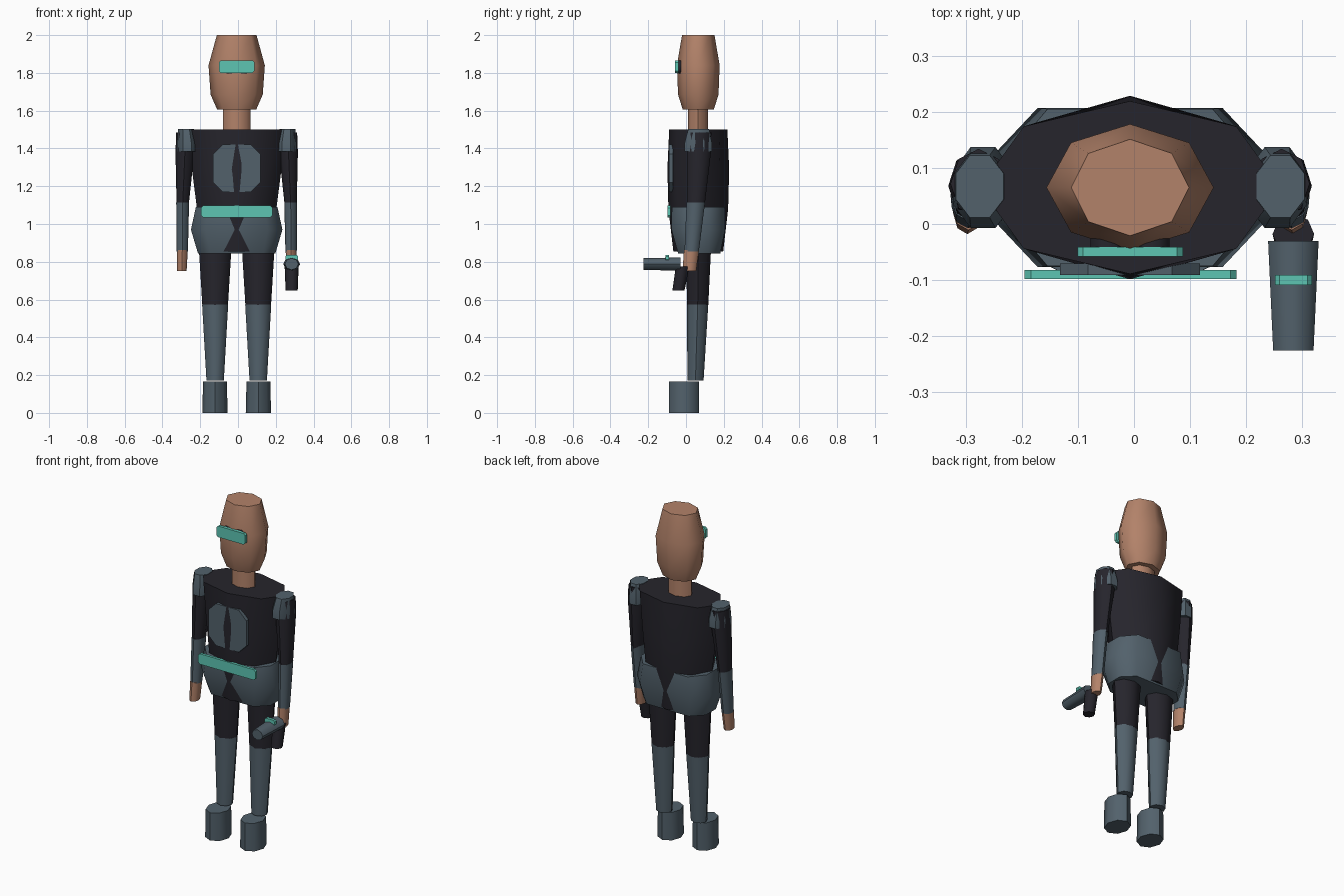
import bpy, bmesh, math
from mathutils import Vector

if "Cube" in bpy.data.objects:
    bpy.data.objects.remove(bpy.data.objects["Cube"])

CX, CY = -0.007, 0.065          # body axis


def material(name, rgb):
    m = bpy.data.materials.new(name)
    m.diffuse_color = (*rgb, 1)
    m.use_nodes = True
    m.node_tree.nodes["Principled BSDF"].inputs["Base Color"].default_value = m.diffuse_color
    return m


DARK = material("dark_cloth", (0.019, 0.018, 0.025))
GREY = material("slate_armour", (0.085, 0.120, 0.148))
SKIN = material("skin", (0.45, 0.225, 0.143))
TEAL = material("teal_trim", (0.11, 0.56, 0.45))


def finish(name, bm, mat, angle):
    bmesh.ops.recalc_face_normals(bm, faces=bm.faces)
    me = bpy.data.meshes.new(name)
    bm.to_mesh(me)
    bm.free()
    me.materials.append(mat)
    ob = bpy.data.objects.new(name, me)
    bpy.context.collection.objects.link(ob)
    bpy.ops.object.select_all(action='DESELECT')
    ob.select_set(True)
    bpy.context.view_layer.objects.active = ob
    bpy.ops.object.shade_smooth_by_angle(angle=math.radians(angle))
    return ob


def ellipse(n=8, turn=0.0):
    return [(math.cos(2 * math.pi * (i + turn) / n),
             math.sin(2 * math.pi * (i + turn) / n)) for i in range(n)]


def loft(name, rings, mat, section=None, along_y=False, angle=50):
    """rings: (height, centre a, centre b, radius a, radius b)"""
    section = section or ellipse()
    bm = bmesh.new()
    loops = []
    for h, a, b, ra, rb in rings:
        pts = [(a + ra * u, b + rb * v) for u, v in section]
        loops.append([bm.verts.new((p, h, q) if along_y else (p, q, h))
                      for p, q in pts])
    n = len(section)
    for lo, hi in zip(loops, loops[1:]):
        for i in range(n):
            j = (i + 1) % n
            bm.faces.new((lo[i], lo[j], hi[j], hi[i]))
    bm.faces.new(loops[0])
    bm.faces.new(loops[-1])
    return finish(name, bm, mat, angle)


def bar(name, lo, hi, mat, cut):
    """Plate facing the front with its four corners cut off."""
    mx, mz = (lo[0] + hi[0]) / 2, (lo[2] + hi[2]) / 2
    w, h = (hi[0] - lo[0]) / 2, (hi[2] - lo[2]) / 2
    u, v = 1 - cut / w, 1 - cut / h
    outline = [(1, -v), (1, v), (u, 1), (-u, 1), (-1, v), (-1, -v), (-u, -1), (u, -1)]
    return loft(name, [(y, mx, mz, w, h) for y in (lo[1], hi[1])], mat,
                outline, along_y=True, angle=30)


# torso, running down inside the hips
loft("torso", [(0.855, CX, CY, 0.17, 0.132), (1.08, CX, CY, 0.21, 0.158),
               (1.29, CX, CY, 0.237, 0.1635), (1.50, CX, CY, 0.268, 0.154)], DARK)

# hips with a flat front and back
boxy = [(1, -.42), (1, .42), (.68, 1), (-.68, 1),
        (-1, .42), (-1, -.42), (-.68, -1), (.68, -1)]
loft("hips", [(0.845, CX, 0.07, 0.205, 0.112), (0.97, CX, CY, 0.242, 0.142),
              (1.09, CX, CY, 0.216, 0.140)], GREY, boxy)

# chest plate, belt
bar("chest_plate", (-0.132, -0.091, 1.17), (0.118, -0.07, 1.42), GREY, 0.05)
bar("belt", (-0.195, -0.098, 1.035), (0.183, -0.082, 1.097), TEAL, 0.011)

# neck and head
loft("neck", [(1.48, CX, 0.063, 0.073, 0.053), (1.62, CX, 0.063, 0.073, 0.053)], SKIN)
loft("head", [(1.605, CX, CY, 0.103, 0.082), (1.685, CX, CY, 0.138, 0.107),
              (1.84, CX, CY, 0.149, 0.113), (2.0, CX, CY, 0.105, 0.086)],
     SKIN, angle=65)

# eyes behind the visor
for side, tag in ((-1, "left"), (1, "right")):
    loft(tag + "_eye", [(-0.041, CX + side * 0.039, 1.831, 0.034, 0.038),
                        (-0.026, CX + side * 0.039, 1.831, 0.034, 0.038)],
         DARK, ellipse(8, 0.5), along_y=True)
bar("visor", (-0.101, -0.058, 1.80), (0.087, -0.041, 1.866), TEAL, 0.010)

# limbs, mirrored about the body axis
for s, tag in ((-1, "left"), (1, "right")):
    def limb(part, rings, mat, turn=0.0):
        loft(tag + part, [(z, CX + s * x, y, rx, ry) for z, x, y, rx, ry in rings],
             mat, ellipse(8, turn))

    limb("_upper_arm", [(1.10, 0.286, 0.052, 0.032, 0.047),
                        (1.38, 0.274, 0.068, 0.050, 0.064),
                        (1.485, 0.270, 0.072, 0.050, 0.062)], DARK)
    limb("_shoulder_pad", [(1.385, 0.262, 0.065, 0.058, 0.078),
                           (1.43, 0.262, 0.065, 0.058, 0.078),
                           (1.502, 0.268, 0.067, 0.046, 0.060)], GREY, 0.5)
    limb("_forearm", [(0.855, 0.288, 0.030, 0.030, 0.038),
                      (1.115, 0.286, 0.052, 0.034, 0.049)], GREY)
    limb("_hand", [(0.752, 0.290, 0.018, 0.025, 0.036),
                   (0.862, 0.288, 0.029, 0.029, 0.040)], SKIN)
    limb("_thigh", [(0.572, 0.114, 0.062, 0.068, 0.056),
                    (0.90, 0.114, 0.066, 0.088, 0.068)], DARK)
    limb("_shin", [(0.172, 0.114, 0.050, 0.046, 0.043),
                   (0.575, 0.114, 0.062, 0.069, 0.056)], GREY)
    limb("_boot", [(0.0, 0.115, -0.010, 0.067, 0.080),
                   (0.165, 0.115, -0.010, 0.063, 0.080)], GREY)

# blaster held in one hand
GX = 0.284
loft("blaster_body", [(-0.225, GX, 0.788, 0.036, 0.031), (-0.03, GX, 0.788, 0.045, 0.035)],
     GREY, along_y=True)
loft("blaster_grip", [(0.648, GX, -0.040, 0.032, 0.032), (0.775, GX, -0.018, 0.037, 0.036)],
     DARK)
bar("blaster_sight", (0.251, -0.109, 0.803), (0.317, -0.091, 0.837), TEAL, 0.008)
